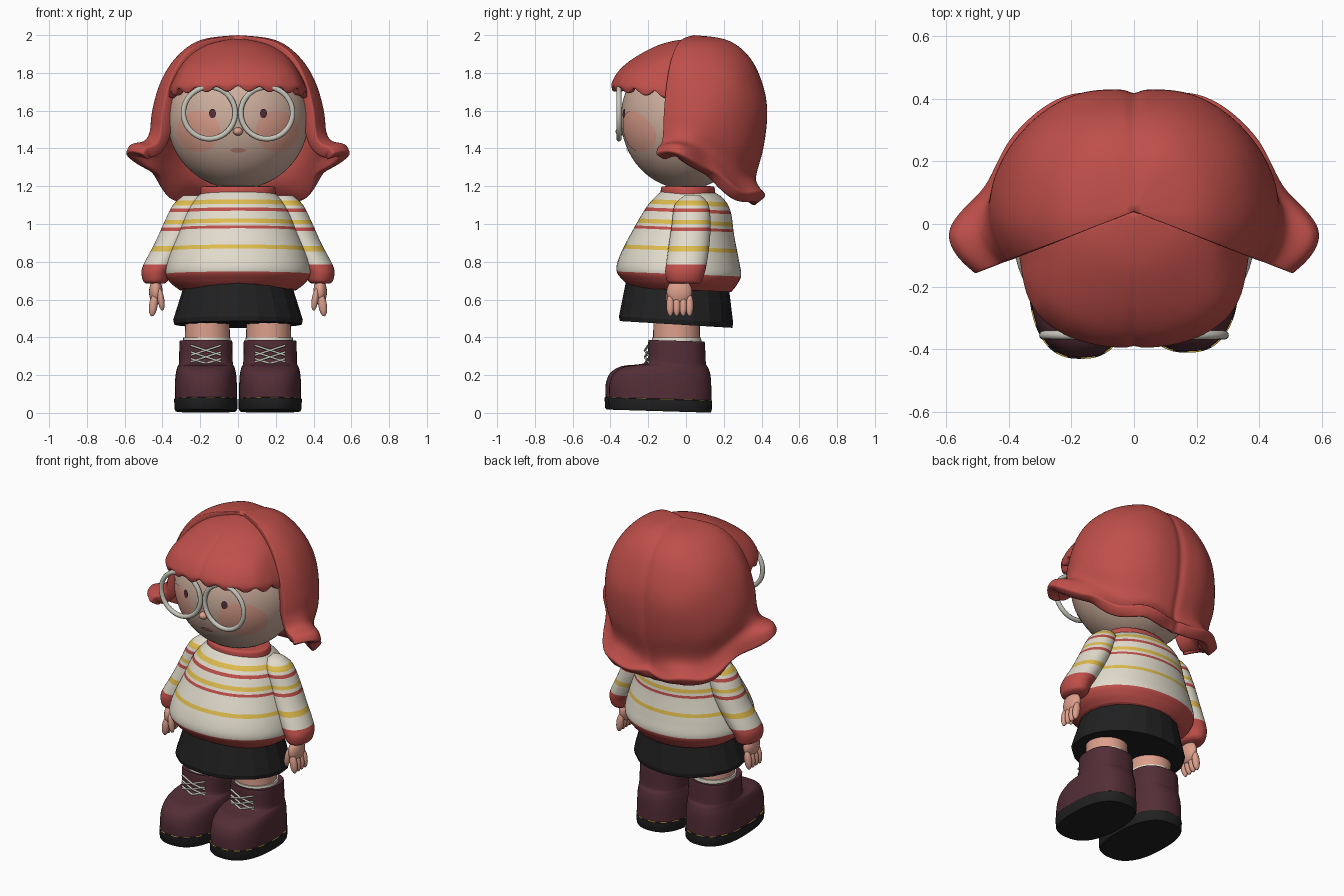
import bpy, math
from math import sin, cos, pi, radians

if "Cube" in bpy.data.objects:
    bpy.data.objects.remove(bpy.data.objects["Cube"])


def material(name, r, g, b):
    m = bpy.data.materials.new(name)
    m.diffuse_color = (r, g, b, 1)
    m.use_nodes = True
    m.node_tree.nodes["Principled BSDF"].inputs["Base Color"].default_value = m.diffuse_color
    return m


RED = material("warm red", .52, .078, .068)
FACE = material("pale face", .62, .43, .34)
SKIN = material("pink skin", .72, .345, .26)
LIP = material("rose lip", .50, .22, .17)
CREAM = material("cream knit", .75, .71, .60)
YELLOW = material("mustard yellow", .73, .50, .075)
BLACK = material("black", .015, .015, .016)
PLUM = material("plum leather", .088, .027, .038)
SILVER = material("light grey", .58, .57, .50)


def spline(keys, n):
    """Sample n points on a Catmull-Rom curve through tuples."""
    out, last = [], len(keys) - 1
    for i in range(n):
        u = i / (n - 1) * last
        k = min(int(u), last - 1)
        t = u - k
        p0, p1, p2, p3 = (keys[min(max(k + d, 0), last)] for d in (-1, 0, 1, 2))
        out.append(tuple(.5 * (2 * b + (c - a) * t + (2 * a - 5 * b + 4 * c - d) * t * t
                               + (3 * b - a - 3 * c + d) * t ** 3)
                         for a, b, c, d in zip(p0, p1, p2, p3)))
    return out


def finish(ob, angle=35):
    bpy.ops.object.select_all(action='DESELECT')
    ob.select_set(True)
    bpy.context.view_layer.objects.active = ob
    bpy.ops.object.shade_smooth_by_angle(angle=radians(angle))
    return ob


def mesh(name, verts, faces, mats, idx=None, angle=35):
    me = bpy.data.meshes.new(name)
    me.from_pydata(verts, [], faces)
    for m in mats:
        me.materials.append(m)
    if idx:
        me.polygons.foreach_set("material_index", idx)
    me.update()
    ob = bpy.data.objects.new(name, me)
    bpy.context.collection.objects.link(ob)
    return finish(ob, angle)


def loft(name, rows, mats, rule=None, n=48, power=2.0, tilt=0, angle=35):
    """Stack rings given top to bottom as (z, centre x, half width, front y, back y)."""
    verts, faces, idx = [], [], []
    for z, cx, rx, yf, yb in rows:
        for i in range(n):
            c, s = cos(2 * pi * i / n), sin(2 * pi * i / n)
            x = cx + rx * math.copysign(abs(c) ** (2 / power), c)
            y = (yf + yb) / 2 + (yb - yf) / 2 * math.copysign(abs(s) ** (2 / power), s)
            verts.append((x, y, z + tilt * y))
    for r in range(len(rows) - 1):
        for i in range(n):
            j = (i + 1) % n
            faces.append((r * n + i, (r + 1) * n + i, (r + 1) * n + j, r * n + j))
            idx.append(rule((rows[r][0] + rows[r + 1][0]) / 2, i) if rule else 0)
    faces += [tuple(range(n)), tuple(reversed(range(len(verts) - n, len(verts))))]
    idx += [idx[0], idx[-1]]
    return mesh(name, verts, faces, mats, idx, angle)


def ball(name, loc, size, mat, seg=24, rot=(0, 0, 0)):
    bpy.ops.mesh.primitive_uv_sphere_add(segments=seg, ring_count=seg // 2, location=loc, rotation=rot)
    ob = bpy.context.object
    ob.name, ob.scale = name, size
    ob.data.materials.append(mat)
    return finish(ob, 60)


def hair(name, keys, facing, thick, cols, rows, tweak):
    """Shell swept round the head; keys are (azimuth, profile of (radius, z)) on one side."""
    keys = [(-a, p) for a, p in reversed(keys[1:])] + keys
    profs = [[(a, r, z) for r, z in spline(p, rows)] for a, p in keys]
    lines = [spline([p[k] for p in profs], cols) for k in range(1, rows)]
    verts = [(0, .04, keys[0][1][0][1])]
    for k, line in enumerate(lines):
        for a, r, z in line:
            r, z = tweak(a, r, z, (k + 1) / (rows - 1))
            verts.append((r * sin(radians(a)), .04 + facing * r * cos(radians(a)), z))
    faces = [(0, 1 + i, 2 + i) for i in range(cols - 1)]
    for k in range(rows - 2):
        b = 1 + k * cols
        faces += [(b + i, b + cols + i, b + cols + i + 1, b + i + 1) for i in range(cols - 1)]
    if facing > 0:
        faces = [f[::-1] for f in faces]
    ob = mesh(name, verts, faces, [RED], angle=70)
    sol = ob.modifiers.new("thickness", 'SOLIDIFY')
    sol.thickness, sol.offset = thick, -1
    ob.modifiers.new("rounding", 'SUBSURF').levels = 1
    return ob


# Back hair: bob with outward flicks, wavy hem and a centre parting
hair("back_hair", [
    (0, [(0, 2.0), (.18, 1.97), (.3, 1.88), (.37, 1.73), (.39, 1.58), (.37, 1.4), (.33, 1.25), (.33, 1.18), (.36, 1.15)]),
    (28, [(0, 2.0), (.2, 1.975), (.32, 1.88), (.39, 1.74), (.42, 1.6), (.40, 1.42), (.36, 1.27), (.39, 1.2), (.43, 1.16)]),
    (56, [(0, 2.0), (.2, 1.975), (.33, 1.88), (.41, 1.75), (.44, 1.6), (.435, 1.43), (.40, 1.29), (.42, 1.22), (.46, 1.18)]),
    (80, [(0, 2.0), (.2, 1.975), (.33, 1.88), (.41, 1.75), (.455, 1.6), (.46, 1.48), (.45, 1.4), (.47, 1.34), (.485, 1.28)]),
    (97, [(0, 2.0), (.2, 1.975), (.33, 1.88), (.41, 1.75), (.45, 1.6), (.465, 1.5), (.50, 1.44), (.575, 1.42), (.60, 1.37)]),
    (112, [(0, 2.0), (.2, 1.97), (.32, 1.88), (.39, 1.75), (.43, 1.6), (.44, 1.5), (.46, 1.43), (.52, 1.4), (.545, 1.36)]),
], 1, .07, 81, 30, lambda a, r, z, t: (r * (1 - .04 * math.exp(-(a / 2.5) ** 2)),
                                       z + .012 * t ** 8 * cos(radians(a * 10))))

# Fringe with a scalloped lower edge
hair("fringe", [
    (0, [(0, 1.985), (.16, 1.957), (.3, 1.89), (.39, 1.82), (.435, 1.75), (.43, 1.72)]),
    (40, [(0, 1.985), (.16, 1.957), (.3, 1.89), (.4, 1.82), (.45, 1.74), (.445, 1.71)]),
    (65, [(0, 1.985), (.16, 1.955), (.28, 1.89), (.35, 1.81), (.395, 1.73), (.40, 1.69)]),
    (85, [(0, 1.98), (.16, 1.95), (.26, 1.88), (.325, 1.8), (.36, 1.72), (.36, 1.69)]),
], -1, .05, 97, 20, lambda a, r, z, t: (r * (1 - .02 * math.exp(-(a / 2) ** 2)),
                                       z - .04 * t ** 8 * (abs(sin(pi * a / 15)) - .4)))

# Head
HX, HY, HZ, HC = .375, .345, .375, 1.56
ball("head", (0, 0, HC), (HX, HY, HZ), FACE, 64)


def face_patch(name, x, z, rx, rz, mat, lift):
    """Thin disc laid on the front of the head."""
    verts, faces, n, rings = [], [], 32, 8
    for k in range(rings + 1):
        for i in range(n):
            px = x + rx * k / rings * cos(2 * pi * i / n)
            pz = z + rz * k / rings * sin(2 * pi * i / n)
            d = max(0, 1 - (px / HX) ** 2 - ((pz - HC) / HZ) ** 2)
            verts.append((px, -HY * math.sqrt(d) - lift, pz))
    for k in range(rings):
        for i in range(n):
            j = (i + 1) % n
            faces.append((k * n + i, (k + 1) * n + i, (k + 1) * n + j, k * n + j))
    mesh(name, verts, faces, [mat])


face_patch("mouth", 0, 1.39, .042, .012, LIP, .006)
ball("nose", (0, -.345, 1.49), (.026, .028, .022), SKIN)

# Sweater with horizontal stripes, red hem
STRIPES = [(1.11, .012, 1), (1.072, .009, 2), (1.01, .012, 1), (.973, .009, 2), (.868, .013, 1)]


def stripes(hem):
    return lambda z, i: 2 if z < hem else next((c for m, h, c in STRIPES if abs(z - m) < h), 0)


KNIT = [CREAM, YELLOW, RED]
loft("sweater", spline([(1.18, 0, .17, -.11, .13), (1.15, 0, .21, -.15, .19), (1.08, 0, .27, -.21, .235),
                        (.95, 0, .32, -.285, .255), (.82, 0, .37, -.35, .28), (.74, 0, .385, -.368, .292),
                        (.69, 0, .36, -.335, .27), (.65, 0, .31, -.29, .24)], 130),
     KNIT, stripes(.735), 64, 2.1, -.04, 60)
loft("collar", spline([(1.2, 0, .17, -.11, .13), (1.195, 0, .195, -.13, .15), (1.165, 0, .2, -.135, .155),
                       (1.14, 0, .2, -.135, .155)], 12), [RED], angle=60)

# Skirt with flat panels
loft("skirt", [(.69, 0, .28, -.315, .225), (.49, 0, .343, -.355, .25), (.465, 0, .338, -.35, .245)],
     [BLACK], n=20, tilt=-.06, angle=15)

for side, s in (("left", -1), ("right", 1)):
    # Face details and glasses
    face_patch(side + "_cheek", s * .21, 1.49, .115, .11, SKIN, .004)
    face_patch(side + "_eye", s * .135, 1.585, .018, .025, PLUM, .008)
    bpy.ops.mesh.primitive_torus_add(major_radius=.137, minor_radius=.014, major_segments=48, minor_segments=12,
                                     location=(s * .152, -.355, 1.588), rotation=(pi / 2, 0, 0))
    ring = bpy.context.object
    ring.name = side + "_glasses_rim"
    ring.data.materials.append(SILVER)
    finish(ring, 60)

    # Sleeve and cuff
    loft(side + "_sleeve", spline([(z, s * cx, rx, f, b) for z, cx, rx, f, b in (
        (1.15, .24, .05, -.01, .08), (1.10, .265, .08, -.06, .12), (1.0, .305, .09, -.075, .13),
        (.9, .35, .09, -.09, .125), (.79, .41, .088, -.105, .11), (.745, .433, .078, -.11, .1),
        (.70, .437, .066, -.1, .085), (.685, .437, .05, -.08, .07))], 110),
        KNIT, stripes(.785), 40, angle=60)

    # Hand
    ball(side + "_palm", (s * .435, -.035, .64), (.036, .068, .07), SKIN)
    for i in range(4):
        ball(f"{side}_finger_{i + 1}", (s * .448, -.083 + .034 * i, .57), (.023, .021, .06), SKIN, 16,
             (0, s * -.15, 0))
    ball(side + "_thumb", (s * .408, -.085, .6), (.018, .022, .06), SKIN, 16, (0, s * .15, 0))

    # Leg and sock
    c = s * .165
    loft(side + "_leg", [(.6, s * .162, .115, -.17, .07), (.36, s * .162, .12, -.175, .075)], [SKIN], n=32)
    loft(side + "_sock", [(.398, c, .125, -.18, .08), (.34, c, .13, -.185, .085)], [CREAM], n=32)

    # Boot, stitched sole and laces; the right toe sits slightly further back
    c, q = s * .17, .02 * (s > 0)
    loft(side + "_boot", spline([(.378, c, .135, -.195, .095), (.37, c, .14, -.2, .1), (.27, c, .142, -.205, .105),
                                 (.25, c, .146, -.25, .112), (.237, c, .152, -.34 + q, .12), (.2, c, .16, -.4 + q, .13),
                                 (.14, c, .164, -.425 + q, .134), (.06, c, .164, -.425 + q, .134)], 40),
         [PLUM], n=48, power=2.5, tilt=-.03, angle=60)
    loft(side + "_sole", [(.071, c, .164, -.426 + q, .135), (.068, c, .168, -.431 + q, .138),
                          (.062, c, .168, -.431 + q, .138), (.015, c, .166, -.428 + q, .136),
                          (.005, c, .16, -.42 + q, .13)],
         [BLACK, YELLOW], lambda z, i: int(.068 < z and i % 4 < 2), 64, 2.5, -.03)
    cu = bpy.data.curves.new(side + "_laces", 'CURVE')
    cu.dimensions, cu.bevel_depth, cu.bevel_resolution = '3D', .006, 2
    for k in range(3):
        z = .235 + .035 * k
        for d in (-1, 1):
            sp = cu.splines.new('POLY')
            sp.points.add(2)
            for p, co in zip(sp.points, ((c - d * .08, -.2, z), (c, -.218, z + .026), (c + d * .08, -.2, z + .052))):
                p.co = (*co, 1)
    cu.materials.append(SILVER)
    bpy.context.collection.objects.link(bpy.data.objects.new(side + "_laces", cu))
